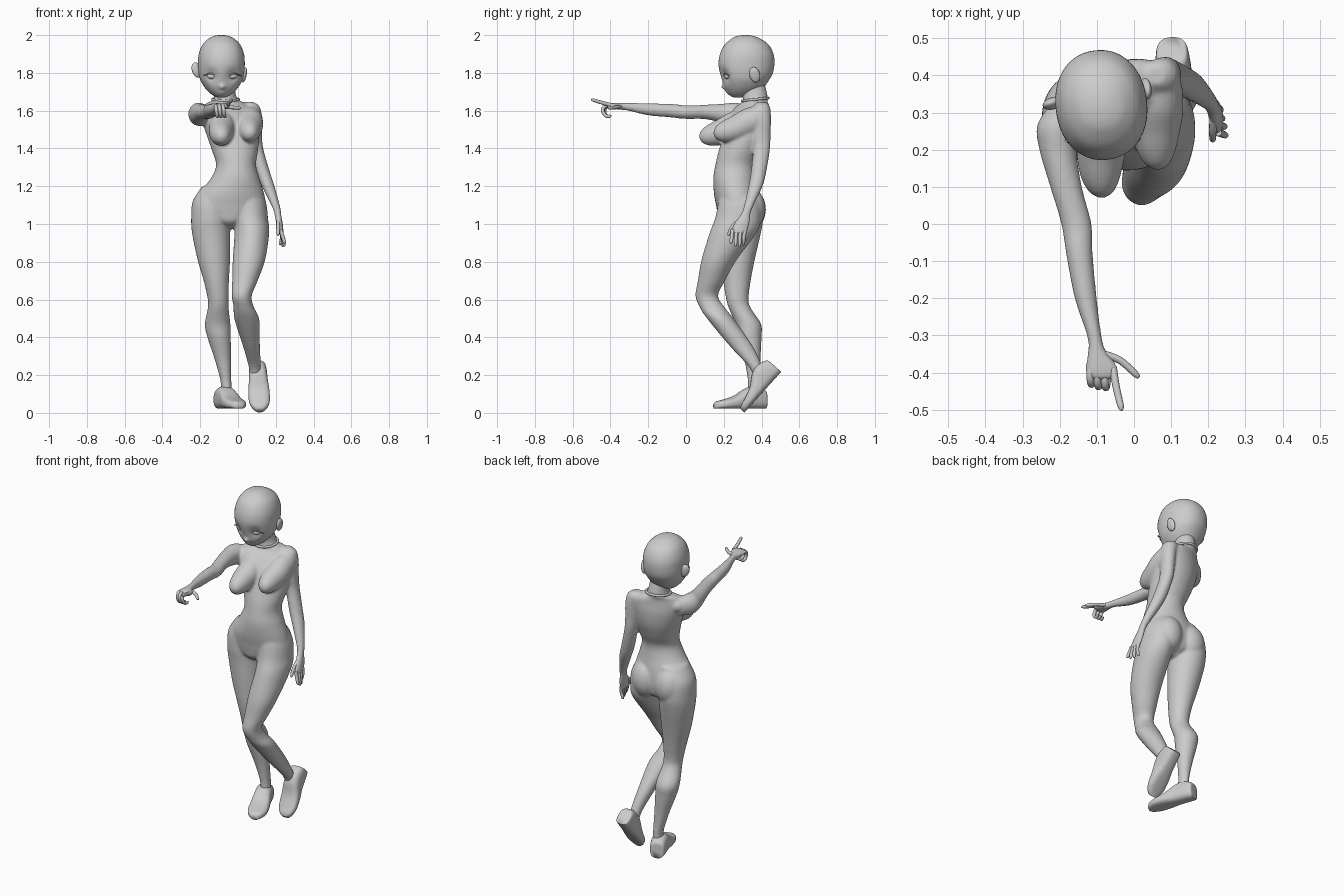
import bpy, bmesh, math
from mathutils import Vector, Matrix


def catmull(p0, p1, p2, p3, u):
    return [0.5 * (2*b + (c-a)*u + (2*a-5*b+4*c-d)*u*u + (3*b-a-3*c+d)*u**3)
            for a, b, c, d in zip(p0, p1, p2, p3)]


def loft(bm, secs, axis='Z', n=32, steps=5, power=1.0):
    """Smooth closed tube through elliptical sections (t, a, b, ra, rb, yaw)."""
    secs = [tuple(s) + (0,) * (6 - len(s)) for s in secs]
    pad = [secs[0]] + secs + [secs[-1]]
    dense = [catmull(*pad[i:i+4], k / steps) for i in range(len(secs)-1) for k in range(steps)]
    dense.append(secs[-1])
    rings = []
    for t, a, b, ra, rb, yaw in dense:
        ring = []
        cy, sy = math.cos(math.radians(yaw)), math.sin(math.radians(yaw))
        for i in range(n):
            c, s = math.cos(2*math.pi*i/n), math.sin(2*math.pi*i/n)
            c, s = (math.copysign(abs(v)**power, v) for v in (c, s))
            p, q = a + ra*c*cy - rb*s*sy, b + ra*c*sy + rb*s*cy
            ring.append(bm.verts.new((p, q, t) if axis == 'Z' else (p, t, q)))
        rings.append(ring)
    for r0, r1 in zip(rings, rings[1:]):
        for i in range(n):
            bm.faces.new((r0[i], r0[(i+1) % n], r1[(i+1) % n], r1[i]))
    bm.faces.new(rings[0])
    bm.faces.new(rings[-1])


def ball(bm, loc, rad, rot=(0, 0, 0)):
    m = Matrix.Translation(loc)
    for ang, ax in zip(rot, 'XYZ'):
        m = m @ Matrix.Rotation(math.radians(ang), 4, ax)
    bmesh.ops.create_uvsphere(bm, u_segments=32, v_segments=20, radius=1,
                              matrix=m @ Matrix.Diagonal((*rad, 1)))


def finish(bm, name):
    bmesh.ops.recalc_face_normals(bm, faces=bm.faces)
    me = bpy.data.meshes.new(name)
    bm.to_mesh(me)
    bm.free()
    me.polygons.foreach_set('use_smooth', [True] * len(me.polygons))
    ob = bpy.data.objects.new(name, me)
    bpy.context.collection.objects.link(ob)
    return ob


def tubes(name, paths, radius):
    """Several tapered tubes in one mesh (fingers, lashes)."""
    cu = bpy.data.curves.new(name, 'CURVE')
    cu.dimensions, cu.bevel_depth, cu.bevel_resolution = '3D', radius, 4
    cu.use_fill_caps, cu.resolution_u = True, 6
    for pts in paths:
        pts = pts + [tuple(Vector(pts[-1]) + (Vector(pts[-1]) - Vector(pts[-2])).normalized()*0.005)]
        sp = cu.splines.new('NURBS')
        sp.points.add(len(pts) - 1)
        for i, p in enumerate(pts):
            sp.points[i].co = (*p, 1)
            sp.points[i].radius = 0.3 if i == len(pts)-1 else 1 - 0.25 * i / len(pts)
        sp.use_endpoint_u, sp.order_u = True, 3
    ob = bpy.data.objects.new(name, cu)
    bpy.context.collection.objects.link(ob)
    bpy.ops.object.select_all(action='DESELECT')
    ob.select_set(True)
    bpy.context.view_layer.objects.active = ob
    bpy.ops.object.convert(target='MESH')


# Body: torso, limbs and palms fused by remeshing
bm = bmesh.new()
loft(bm, [(.975, -.045, .28, .03, .05), (1.01, -.045, .28, .1, .1), (1.06, -.045, .28, .18, .114),
          (1.1, -.045, .277, .193, .118), (1.16, -.035, .268, .174, .12), (1.24, -.015, .258, .13, .114),
          (1.31, -.01, .262, .106, .107),
          (1.38, -.015, .285, .12, .114, 10), (1.46, -.025, .312, .14, .115, 18),
          (1.54, -.04, .33, .155, .105, 22), (1.6, -.055, .345, .155, .083, 25),
          (1.635, -.062, .36, .12, .066, 25), (1.655, -.065, .366, .07, .066, 10),
          (1.68, -.068, .366, .058, .066), (1.75, -.075, .35, .055, .065)])
# standing leg
loft(bm, [(1.2, -.105, .28, .085, .09), (1.12, -.14, .287, .1, .112), (1.03, -.146, .29, .102, .118),
          (.95, -.142, .288, .101, .108), (.81, -.128, .276, .086, .088), (.7, -.115, .27, .067, .073),
          (.6, -.105, .272, .055, .059), (.55, -.105, .287, .056, .059), (.47, -.108, .33, .068, .068),
          (.4, -.1, .338, .062, .062), (.28, -.08, .352, .043, .043), (.17, -.064, .362, .029, .035),
          (.1, -.06, .362, .03, .035)])
# bent leg
loft(bm, [(1.2, .02, .275, .085, .09), (1.12, .053, .283, .094, .112), (1.03, .066, .276, .093, .122),
          (.95, .073, .248, .092, .124), (.81, .058, .175, .086, .093), (.7, .037, .135, .068, .072),
          (.62, .02, .11, .053, .06), (.56, .03, .138, .054, .066), (.495, .047, .185, .066, .07),
          (.36, .07, .288, .046, .062), (.25, .088, .365, .033, .038), (.19, .09, .39, .03, .03)])
# hanging arm and palm
loft(bm, [(1.645, .06, .4, .025, .025), (1.62, .07, .4, .046, .045), (1.56, .085, .4, .042, .05),
          (1.48, .09, .4, .037, .048), (1.4, .098, .4, .036, .045), (1.28, .13, .385, .038, .041),
          (1.2, .16, .368, .034, .038), (1.09, .202, .33, .022, .025), (1.05, .211, .315, .018, .027),
          (1, .22, .295, .017, .042), (.955, .227, .28, .014, .042), (.945, .228, .278, .008, .035)], steps=4)
# pointing arm and palm
loft(bm, [(.34, -.17, 1.575, .04, .045), (.27, -.205, 1.58, .055, .062), (.2, -.205, 1.585, .05, .052),
          (.1, -.183, 1.593, .043, .038), (0, -.155, 1.592, .041, .036), (-.08, -.147, 1.6, .036, .036),
          (-.2, -.13, 1.607, .03, .032), (-.3, -.107, 1.62, .02, .022), (-.34, -.1, 1.623, .024, .019),
          (-.38, -.088, 1.625, .043, .017), (-.41, -.085, 1.625, .043, .015), (-.42, -.085, 1.624, .035, .008)],
     axis='Y', steps=4)
# bust, shoulder and seat volumes
for dx, dy, dz in ((0, 0, 0), (.15, .075, .018)):
    loft(bm, [(y + dy, x + dx, z + dz, rx, rz) for y, x, z, rx, rz in
              [(.3, -.08, 1.535, .06, .075), (.23, -.085, 1.51, .068, .08), (.17, -.09, 1.485, .063, .07),
               (.12, -.09, 1.472, .051, .056), (.085, -.088, 1.466, .032, .035), (.07, -.087, 1.465, .008, .009)]],
         axis='Y')
ball(bm, (.02, .39, 1.6), (.08, .048, .042))
ball(bm, (-.155, .31, 1.585), (.07, .06, .05), (0, 0, 30))
ball(bm, (-.125, .338, 1.078), (.088, .085, .112))
ball(bm, (.034, .336, 1.082), (.085, .085, .112))
body = finish(bm, 'body')
rm = body.modifiers.new('fuse', 'REMESH')
rm.mode, rm.voxel_size, rm.use_smooth_shade = 'VOXEL', 0.0065, True
sm = body.modifiers.new('soften', 'SMOOTH')
sm.factor, sm.iterations = 0.5, 12

# Head: stacked front/back/width profile, then soft pushes for the face
profile = [(2.0, .305, .325, .012), (1.996, .275, .355, .035), (1.983, .245, .39, .065),
           (1.95, .205, .437, .099), (1.9, .18, .463, .119), (1.85, .172, .468, .123),
           (1.8, .178, .46, .12), (1.76, .19, .438, .11), (1.72, .206, .41, .086),
           (1.69, .225, .37, .057), (1.673, .245, .33, .028), (1.669, .265, .3, .008)]
bm = bmesh.new()
loft(bm, [(z, -.088, (f + b) / 2, w, (b - f) / 2, 7) for z, f, b, w in profile], n=96, steps=6, power=.93)
pushes = [((-.142, .2, 1.783), .026, .018), ((-.025, .2, 1.783), .026, .018),
          ((-.083, .2, 1.722), .011, -.018), ((-.083, .22, 1.693), .012, -.008)]
for v in bm.verts:
    for c, size, amount in pushes:
        v.co.y += amount * math.exp(-(v.co - Vector(c)).length_squared / (2 * size * size))
finish(bm, 'head')

# Ears and eyes
bm = bmesh.new()
ball(bm, (-.217, .325, 1.815), (.028, .016, .042), (0, -20, 20))
ball(bm, (.032, .364, 1.79), (.014, .028, .042), (15, 10, 0))
finish(bm, 'ears')
bm = bmesh.new()
ball(bm, (-.14, .218, 1.782), (.025, .014, .014), (0, 0, -20))
ball(bm, (-.027, .218, 1.782), (.025, .014, .014), (0, 0, 25))
finish(bm, 'eyes')
tubes('lashes', [[(-.115, .203, 1.783), (-.14, .2, 1.8), (-.165, .213, 1.792), (-.182, .224, 1.785)],
                 [(-.05, .203, 1.783), (-.025, .2, 1.8), (0, .215, 1.792), (.014, .228, 1.785)]], .004)

# Collar
bpy.ops.mesh.primitive_torus_add(location=(-.066, .367, 1.66), major_radius=.069, minor_radius=.007,
                                 major_segments=48, minor_segments=12, rotation=(.1, 0, 0))
collar = bpy.context.object
collar.name = 'collar'
bpy.ops.object.shade_smooth()

# Fingers
curled = [[(x, -.39, 1.625), (x, -.432 + d, 1.63), (x + .004, -.445 + d, 1.595), (x + .008, -.42, 1.567),
           (x + .012, -.4, 1.572)] for x, d in ((-.079, 0), (-.099, .003), (-.118, .01))]
tubes('pointing_fingers', curled + [
    [(-.056, -.39, 1.628), (-.05, -.43, 1.638), (-.042, -.465, 1.648), (-.034, -.497, 1.658)],
    [(-.085, -.35, 1.622), (-.045, -.36, 1.618), (-.015, -.385, 1.616), (.01, -.41, 1.614)]], .0105)
tips = [(.248, .238, .9), (.245, .262, .886), (.237, .284, .884), (.222, .304, .893)]
tubes('hanging_fingers', [[(.226, .247 + .022*i, .97), (.236, .243 + .021*i, .935), t]
                          for i, t in enumerate(tips)] + [
    [(.214, .3, 1.03), (.212, .255, 1.0), (.212, .235, .97), (.212, .226, .943)]], .0105)


# Shoes: one shape, placed flat and tipped on its toe
def shoe(name, matrix):
    bm = bmesh.new()
    loft(bm, [(-t, 0, h/2, w, h/2) for t, w, h in
              [(0, .028, .075), (.008, .042, .1), (.06, .048, .118), (.11, .05, .108), (.17, .056, .07),
               (.23, .055, .05), (.27, .04, .04), (.288, .02, .03)]], axis='Y', power=.7)
    ob = finish(bm, name)
    ob.matrix_world = matrix


shoe('standing_shoe', Matrix.Translation((-.093, .42, .022)) @ Matrix.Rotation(math.radians(21), 4, 'Z'))
y_ax = Vector((-.05, .67, .74)).normalized()
x_ax = y_ax.cross(Vector((0, -.74, .67))).normalized()
z_ax = x_ax.cross(y_ax)
tilt = Matrix((x_ax, y_ax, z_ax)).transposed().to_4x4()
shoe('raised_shoe', Matrix.Translation((.102, .503, .216)) @ tilt)
